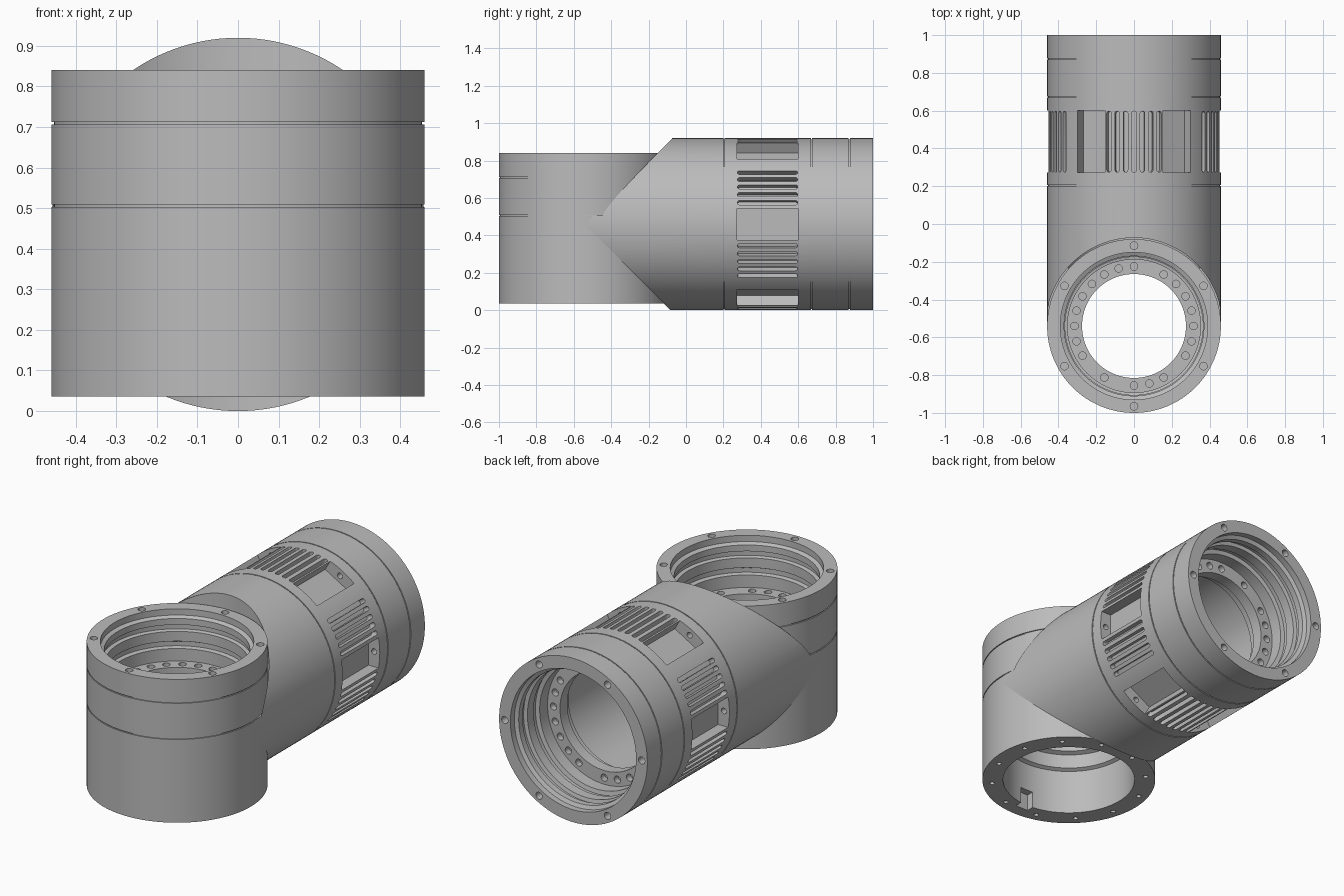
import bpy, bmesh
from math import sin, cos, pi, radians
from mathutils import Matrix, Vector

if "Cube" in bpy.data.objects:
    bpy.data.objects.remove(bpy.data.objects["Cube"])

R = 0.46            # outer radius of both tubes
SEG = 128
UP = Matrix.Translation((0, -0.54, 0))                                   # upright axis
BACK = Matrix.Translation((0, 0, R)) @ Matrix.Rotation(-pi / 2, 4, "X")  # local z runs to +y

grey = bpy.data.materials.new("satin_grey")
grey.use_nodes = True
grey.diffuse_color = (0.5, 0.5, 0.5, 1)
grey.node_tree.nodes["Principled BSDF"].inputs["Base Color"].default_value = (0.5, 0.5, 0.5, 1)


def finish(name, bm, frame):
    bmesh.ops.recalc_face_normals(bm, faces=bm.faces[:])
    mesh = bpy.data.meshes.new(name)
    bm.to_mesh(mesh)
    bm.free()
    mesh.transform(frame)
    mesh.materials.append(grey)
    obj = bpy.data.objects.new(name, mesh)
    bpy.context.collection.objects.link(obj)
    return obj


def lathe(name, profile, frame):
    """Revolve a closed (radius, height) outline around local z."""
    bm = bmesh.new()
    rings = []
    for i in range(SEG):
        a = 2 * pi * i / SEG
        rings.append([bm.verts.new((r * cos(a), r * sin(a), h)) for r, h in profile])
    n = len(profile)
    for i in range(SEG):
        p, q = rings[i], rings[(i + 1) % SEG]
        for j in range(n):
            k = (j + 1) % n
            bm.faces.new((p[j], q[j], q[k], p[k]))
    return finish(name, bm, frame)


def add_rod(bm, radius, h0, h1, ring=0.0, angle=0.0, seg=16):
    at = Matrix.Translation((ring * cos(angle), ring * sin(angle), (h0 + h1) / 2))
    bmesh.ops.create_cone(bm, cap_ends=True, segments=seg, radius1=radius,
                          radius2=radius, depth=h1 - h0, matrix=at)


def add_block(bm, angle, r0, r1, width, h0, h1, rounding=0.0):
    """Radial block, optionally with rounded ends."""
    at = (Matrix.Rotation(angle, 4, "Z") @ Matrix.Translation(((r0 + r1) / 2, 0, (h0 + h1) / 2))
          @ Matrix.Diagonal((r1 - r0, width, h1 - h0, 1)))
    verts = bmesh.ops.create_cube(bm, size=1, matrix=at)["verts"]
    if rounding:
        axis = Vector((cos(angle), sin(angle), 0))
        edges = {e for v in verts for e in v.link_edges
                 if abs((e.verts[0].co - e.verts[1].co).normalized().dot(axis)) > 0.9}
        bmesh.ops.bevel(bm, geom=list(edges), offset=rounding, segments=3,
                        affect="EDGES", profile=0.5)


def cut(obj, bm, frame):
    cutter = finish("cutter", bm, frame)
    cutter.hide_render = True
    mod = obj.modifiers.new("cut", "BOOLEAN")
    mod.operation, mod.solver, mod.object = "DIFFERENCE", "EXACT", cutter
    bpy.context.view_layer.objects.active = obj
    bpy.ops.object.modifier_apply(modifier=mod.name)
    bpy.data.objects.remove(cutter)


def seam(h, width=0.006, depth=0.006):
    """Fine outer groove, listed upward."""
    w = width / 2
    return [(R, h - w), (R - depth, h - w), (R - depth, h + w), (R, h + w)]


def socket(end):
    """Stepped bore from the rim down to the bolt flange."""
    steps = [(0.39, 0), (0.39, 0.035), (0.37, 0.045), (0.37, 0.08), (0.385, 0.085),
             (0.385, 0.11), (0.365, 0.115), (0.365, 0.17), (0.375, 0.175),
             (0.375, 0.2), (0.352, 0.205), (0.352, 0.275), (0.275, 0.275)]
    return [(r, end - d) for r, d in steps]


def socket_holes(bm, end, first):
    """Six rim screws and the ring of flange holes."""
    for i in range(6):
        add_rod(bm, 0.02, end - 0.05, end + 0.05, 0.425, radians(first + 60 * i))
    for deg in range(0, 360, 15):
        if deg not in (75, 225, 255, 315):
            add_rod(bm, 0.02, end - 0.31, end - 0.25, 0.315, radians(deg))


# Upright tube: outer wall, stepped socket on top, wide bore below
TOP, BOTTOM = 0.84, 0.036
outline = ([(R, BOTTOM)] + seam(0.506) + seam(0.709) + [(R, TOP)] + socket(TOP)
           + [(0.275, 0.47), (0.305, 0.46), (0.305, 0.39), (0.33, 0.38), (0.33, 0.3),
              (0.35, 0.29), (0.35, BOTTOM)])
upright_tube = lathe("upright_tube", outline, UP)

bm = bmesh.new()
socket_holes(bm, TOP, 30)
for i in range(12):                                   # bottom screw holes
    add_rod(bm, 0.013, 0, BOTTOM + 0.05, 0.41, radians(15 + 30 * i))
add_block(bm, -pi / 2, 0.3, 0.39, 0.08, 0, 0.13)       # key slot
cut(upright_tube, bm, UP)

bm = bmesh.new()                                      # passage between the tubes
add_rod(bm, 0.14, -0.35, 0.0, 0.17, pi / 2, 48)
cut(upright_tube, bm, BACK)

# Level tube: outer wall, stepped socket at the back, plain bore inside
END = 1.0
outline = ([(R, -0.54)] + seam(0.203) + seam(0.672) + seam(0.873) + [(R, END)] + socket(END)
           + [(0.275, 0.66), (0.31, 0.65), (0.31, 0.6), (0.35, 0.59), (0.35, -0.54)])
level_tube = lathe("level_tube", outline, BACK)

# Saddle that clears the upright tube above the joint and meets it below
for radius, low, high in ((0.467, 0.506, 1.2), (0.456, -0.2, 0.506)):
    bm = bmesh.new()
    add_rod(bm, radius, low, high, seg=SEG)
    cut(level_tube, bm, UP)

# Recessed pockets around the grip band
bm = bmesh.new()
for i in range(6):
    add_block(bm, i * pi / 3, 0.39, 0.55, 0.17, 0.272, 0.6)
cut(level_tube, bm, BACK)

# Cooling slots between the pockets
slots = []
for step in range(-3, 4):
    slots += [90 + 5.6 * step, 270 + 5.6 * step]
for step in range(5):
    a = 14.5 + 5.6 * step
    slots += [a, -a, 180 - a, 180 + a]
bm = bmesh.new()
for deg in slots:
    add_block(bm, radians(deg), 0.425, 0.5, 0.024, 0.275, 0.597, 0.011)
cut(level_tube, bm, BACK)

# Screw holes in the pocket walls, rim and flange
bm = bmesh.new()
for i in range(6):
    add_rod(bm, 0.016, 0.235, 0.64, 0.425, i * pi / 3)
socket_holes(bm, END, 0)
cut(level_tube, bm, BACK)

# Smooth round walls, crisp edges
bpy.ops.object.select_all(action="DESELECT")
for obj in (upright_tube, level_tube):
    obj.select_set(True)
bpy.context.view_layer.objects.active = level_tube
bpy.ops.object.shade_smooth_by_angle(angle=radians(25))
